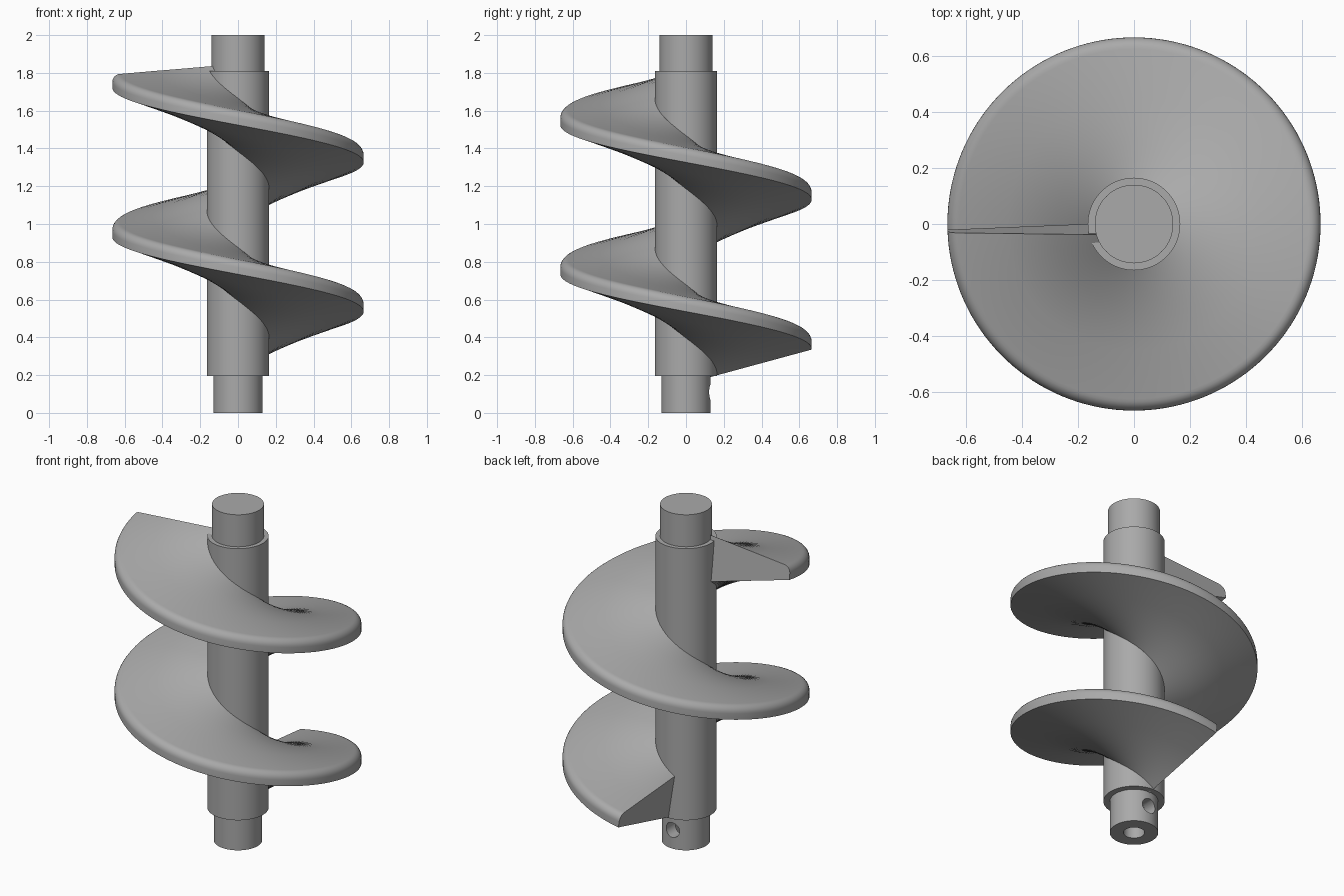
import bpy, bmesh
from math import sin, cos, pi, radians
from mathutils import Matrix

cube = bpy.data.objects.get("Cube")
if cube:
    bpy.data.objects.remove(cube, do_unlink=True)

# Single steel grey material
steel = bpy.data.materials.new("steel_grey")
steel.use_nodes = True
GREY = (0.4, 0.4, 0.4, 1)
steel.diffuse_color = GREY
steel.node_tree.nodes["Principled BSDF"].inputs["Base Color"].default_value = GREY


def finish(bm, name):
    bmesh.ops.recalc_face_normals(bm, faces=bm.faces)
    mesh = bpy.data.meshes.new(name)
    bm.to_mesh(mesh)
    bm.free()
    mesh.materials.append(steel)
    obj = bpy.data.objects.new(name, mesh)
    bpy.context.collection.objects.link(obj)
    return obj


def activate(obj):
    bpy.ops.object.select_all(action='DESELECT')
    obj.select_set(True)
    bpy.context.view_layer.objects.active = obj


# Stepped shaft with a blind bore in the lower end: (radius, z)
profile = [(0, 0.3), (0.057, 0.3), (0.057, 0), (0.13, 0), (0.13, 0.195),
           (0.165, 0.195), (0.165, 1.81), (0.14, 1.81), (0.14, 2), (0, 2)]
bm = bmesh.new()
verts = [bm.verts.new((r, 0, z)) for r, z in profile]
edges = [bm.edges.new(pair) for pair in zip(verts, verts[1:])]
bmesh.ops.spin(bm, geom=verts + edges, cent=(0, 0, 0), axis=(0, 0, 1),
               angle=2 * pi, steps=96)
bmesh.ops.remove_doubles(bm, verts=bm.verts, dist=0.0001)
shaft = finish(bm, "shaft")

# Cross hole from the back into the bore
bm = bmesh.new()
bmesh.ops.create_cone(bm, cap_ends=True, segments=32, radius1=0.044, radius2=0.044,
                      depth=0.2,
                      matrix=Matrix.Translation((0, 0.11, 0.11)) @ Matrix.Rotation(pi / 2, 4, 'X'))
cutter = finish(bm, "cross_hole_cutter")
cutter.hide_render = True
cut = shaft.modifiers.new("cross_hole", 'BOOLEAN')
cut.operation = 'DIFFERENCE'
cut.solver = 'EXACT'
cut.object = cutter
activate(shaft)
bpy.ops.object.modifier_apply(modifier=cut.name)
bpy.data.objects.remove(cutter, do_unlink=True)

# Screw flight section, thick at the hub, rounded at the upper rim: (radius, height)
FILLET = 0.042
section = [(0.13, -0.01), (0.3, 0.036), (0.48, 0.085), (0.665, 0.135)]
section += [(0.623 + FILLET * cos(a), 0.17 + FILLET * sin(a))
            for a in (radians(90 * i / 6) for i in range(7))]
section += [(0.45, 0.227), (0.28, 0.241), (0.13, 0.254)]

# Sweep the section along a left-handed helix, leaning it back against the climb
TURNS, PITCH, STEPS, LEAN = 1.75, 0.79, 252, 0.15
bm = bmesh.new()
rings = []
for i in range(STEPS + 1):
    turn = TURNS * i / STEPS
    a = pi / 2 - 2 * pi * turn
    rings.append([bm.verts.new((r * cos(a) - LEAN * h * sin(a),
                                r * sin(a) + LEAN * h * cos(a),
                                0.2 + PITCH * turn + h)) for r, h in section])
n = len(section)
for low, high in zip(rings, rings[1:]):
    for j in range(n):
        k = (j + 1) % n
        bm.faces.new((low[j], low[k], high[k], high[j]))
bm.faces.new(rings[0])
bm.faces.new(rings[-1])
flight = finish(bm, "screw_flight")

for obj in (shaft, flight):
    activate(obj)
    bpy.ops.object.shade_smooth_by_angle(angle=radians(30))
